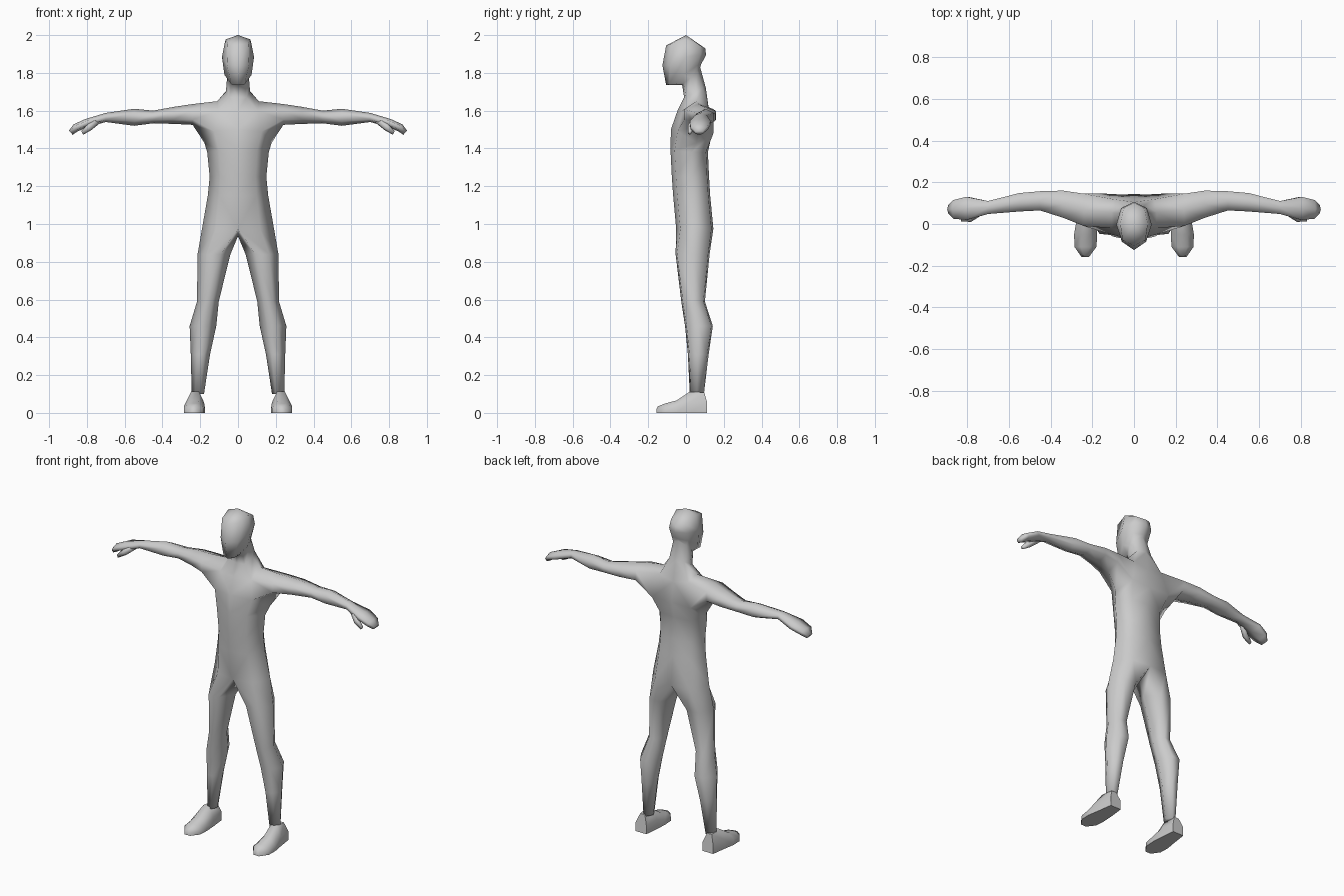
import bpy, bmesh, math

if "Cube" in bpy.data.objects:
    bpy.data.objects.remove(bpy.data.objects["Cube"])

skin = bpy.data.materials.new("plain grey")
skin.diffuse_color = (0.6, 0.6, 0.6, 1)
skin.use_nodes = True
skin.node_tree.nodes["Principled BSDF"].inputs["Base Color"].default_value = skin.diffuse_color


def finish(name, bm, angle=None):
    """Turn a half-model bmesh into a mirrored, smooth object."""
    bmesh.ops.recalc_face_normals(bm, faces=bm.faces)
    me = bpy.data.meshes.new(name)
    bm.to_mesh(me)
    bm.free()
    ob = bpy.data.objects.new(name, me)
    bpy.context.collection.objects.link(ob)
    me.materials.append(skin)
    bpy.ops.object.select_all(action='DESELECT')
    ob.select_set(True)
    bpy.context.view_layer.objects.active = ob
    if angle:
        bpy.ops.object.shade_smooth_by_angle(angle=math.radians(angle))
    else:
        bpy.ops.object.shade_smooth()
    mod = ob.modifiers.new("mirror", 'MIRROR')
    mod.use_mirror_merge = True
    mod.merge_threshold = 0.0005


def add(bm, pts):
    return [bm.verts.new(p) for p in pts]


def bridge(bm, a, b, closed=True):
    n = len(a)
    for i in range(n if closed else n - 1):
        j = (i + 1) % n
        bm.faces.new((a[i], a[j], b[j], b[i]))


def half_row(w, yf, ys, yb, zf, zs, zb):
    """Half cross-section of the trunk: front, front side, side, back side, back."""
    return [(0, yf, zf), (0.62 * w, yf + 0.022, zf), (w, ys, zs),
            (0.62 * w, yb - 0.01, zb), (0, yb, zb)]


def leg_ring(z, xi, xo, yf, yb):
    """Six-sided leg section matching the hip edge loop."""
    xa, xb, ym = xi + (xo - xi) * 0.3, xi + (xo - xi) * 0.72, (yf + yb) / 2
    return [(xa, yf, z), (xb, yf + 0.008, z), (xo, ym, z),
            (xb, yb - 0.008, z), (xa, yb, z), (xi, ym, z)]


def arm_ring(x, yf, yb, zb, zt, lean=0.0):
    """Six-sided arm section: top, front pair, bottom, back pair."""
    ym, zm, h = (yf + yb) / 2, (zb + zt) / 2, (zt - zb) / 2
    return [(x + lean, ym, zt), (x + lean / 2, yf, zm + h * 0.5),
            (x - lean / 2, yf, zm - h * 0.5), (x - lean, ym, zb),
            (x - lean / 2, yb, zm - h * 0.5), (x + lean / 2, yb, zm + h * 0.5)]


body = bmesh.new()

# trunk from hips to ribs
trunk = [
    half_row(0.188, -0.052, 0.045, 0.145, 0.975, 0.99, 0.975),
    half_row(0.160, -0.068, 0.035, 0.128, 1.15, 1.15, 1.15),
    half_row(0.150, -0.075, 0.030, 0.122, 1.25, 1.25, 1.25),
    half_row(0.163, -0.082, 0.030, 0.116, 1.39, 1.38, 1.38),
]
# chest and shoulder loops around the arm opening
trunk += [
    [(0, -0.08, 1.50), (0.125, -0.045, 1.49), (0.178, 0.055, 1.43),
     (0.13, 0.145, 1.48), (0, 0.138, 1.48)],
    [(0, -0.045, 1.60), (0.105, -0.02, 1.60), (0.11, 0.055, 1.65),
     (0.095, 0.118, 1.62), (0, 0.122, 1.60)],
]
# neck and head
head = [
    [(0, -0.01, 1.67), (0.045, 0.0, 1.67), (0.064, 0.05, 1.70),
     (0.05, 0.09, 1.72), (0, 0.105, 1.72)],
    [(0, -0.02, 1.735), (0.038, -0.012, 1.745), (0.058, 0.025, 1.775),
     (0.045, 0.06, 1.81), (0, 0.075, 1.83)],
    [(0, -0.105, 1.735), (0.035, -0.09, 1.74), (0.072, -0.01, 1.79),
     (0.055, 0.06, 1.84), (0, 0.08, 1.845)],
    [(0, -0.125, 1.84), (0.058, -0.085, 1.84), (0.085, -0.002, 1.885),
     (0.062, 0.075, 1.895), (0, 0.106, 1.895)],
    [(0, -0.105, 1.945), (0.055, -0.075, 1.955), (0.066, 0.0, 1.977),
     (0.05, 0.075, 1.945), (0, 0.102, 1.93)],
]
rows = [add(body, r) for r in trunk + head]
SHOULDER = 4
for k, (lo, up) in enumerate(zip(rows, rows[1:])):
    for i in range(4):
        if k == SHOULDER and i in (1, 2):
            continue                     # opening for the arm
        body.faces.new((lo[i], lo[i + 1], up[i + 1], up[i]))
crown = body.verts.new((0, 0, 2.0))
for i in range(4):
    body.faces.new((rows[-1][i], rows[-1][i + 1], crown))

# leg: starts on the hip loop plus a crotch point
prev = rows[0] + [body.verts.new((0, 0.045, 0.935))]
for spec in [(0.84, 0.04, 0.214, -0.055, 0.125), (0.59, 0.102, 0.217, -0.025, 0.10),
             (0.46, 0.115, 0.256, -0.005, 0.142), (0.31, 0.148, 0.25, 0.01, 0.12),
             (0.10, 0.18, 0.245, 0.02, 0.095)]:
    ring = add(body, leg_ring(*spec))
    bridge(body, prev, ring)
    prev = ring
body.faces.new(prev)

# arm and hand: starts on the shoulder opening
lo, up = rows[SHOULDER], rows[SHOULDER + 1]
prev = [up[2], up[1], lo[1], lo[2], lo[3], up[3]]
for spec in [(0.24, -0.01, 0.145, 1.525, 1.635), (0.34, 0.03, 0.16, 1.53, 1.62),
             (0.45, 0.065, 0.157, 1.533, 1.60), (0.55, 0.06, 0.148, 1.52, 1.61),
             (0.70, 0.048, 0.110, 1.54, 1.588), (0.80, 0.02, 0.130, 1.515, 1.555, 0.01),
             (0.86, 0.025, 0.115, 1.49, 1.528, 0.01), (0.885, 0.05, 0.09, 1.472, 1.495, 0.01)]:
    ring = add(body, arm_ring(*spec))
    bridge(body, prev, ring)
    prev = ring
body.faces.new(prev)
finish("body", body)

# thumb hanging below the front edge of the palm
thumb = bmesh.new()
prev = None
for x, y, z, r in [(0.735, 0.055, 1.552, 0.016), (0.785, 0.026, 1.515, 0.019),
                   (0.825, 0.02, 1.482, 0.010)]:
    ring = add(thumb, [(x + r * 0.5 * math.sin(a), y + r * math.cos(a), z + r * math.sin(a))
                       for a in (k * math.tau / 5 for k in range(5))])
    if prev:
        bridge(thumb, prev, ring)
    else:
        thumb.faces.new(ring)
    prev = ring
thumb.faces.new(prev)
finish("thumb", thumb)

# foot: flat sole, instep falling towards a pointed toe
foot = bmesh.new()
prev = None
for y, yt, x0, x1, zt in [(0.112, 0.097, 0.19, 0.262, 0.108), (0.02, 0.02, 0.18, 0.275, 0.112),
                          (-0.05, -0.05, 0.176, 0.287, 0.066), (-0.11, -0.11, 0.18, 0.285, 0.05),
                          (-0.157, -0.15, 0.215, 0.252, 0.034)]:
    w = (x1 - x0) * 0.28
    ring = add(foot, [(x0, y, 0), (x0, y, zt * 0.5), (x0 + w, yt, zt),
                      (x1 - w, yt, zt), (x1, y, zt * 0.5), (x1, y, 0)])
    if prev:
        bridge(foot, prev, ring)
    else:
        foot.faces.new(ring)
    prev = ring
foot.faces.new(prev)
finish("foot", foot, 60)
